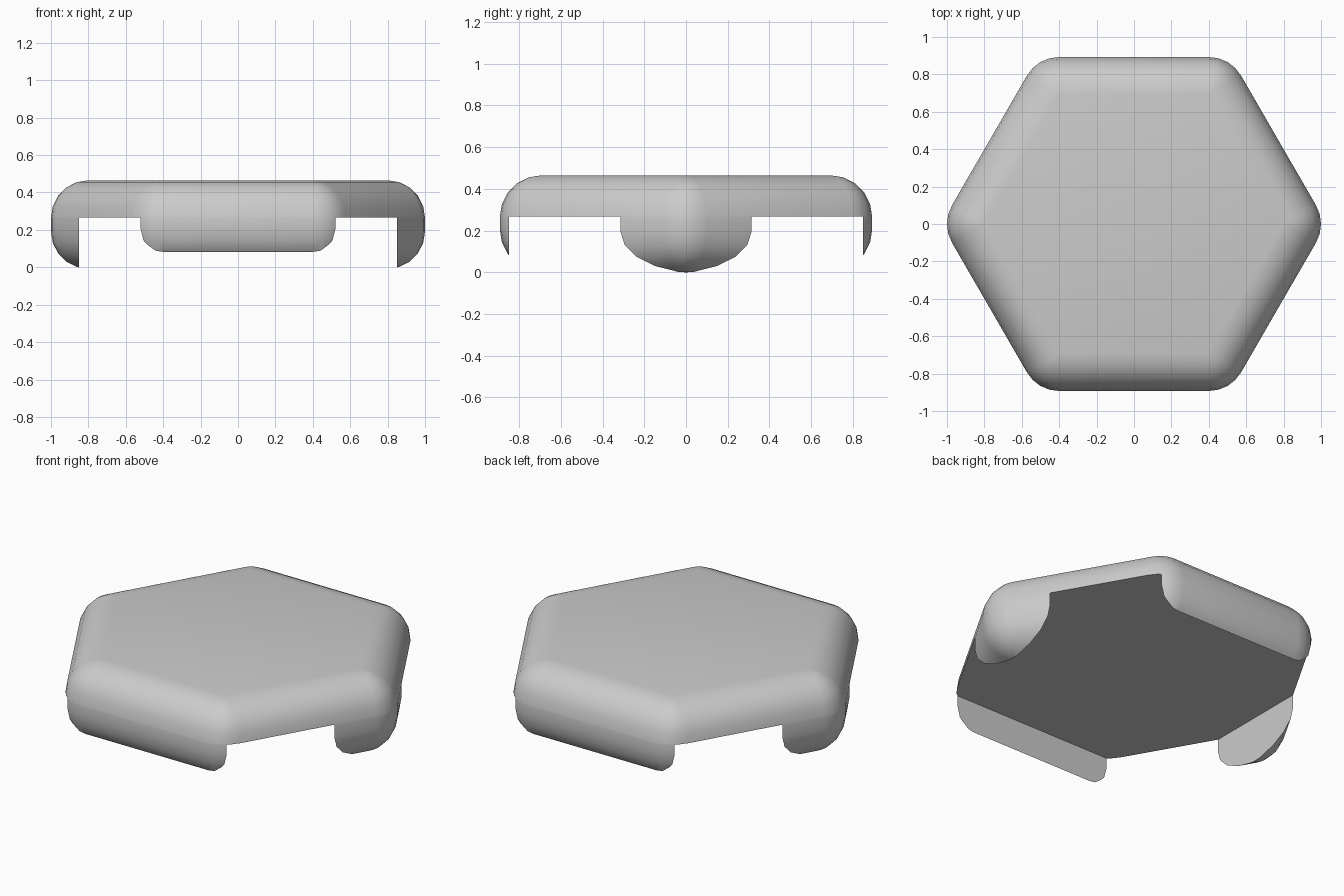
import bpy, bmesh
from math import sin, cos, pi, radians

if "Cube" in bpy.data.objects:
    bpy.data.objects.remove(bpy.data.objects["Cube"])

CORNER, R = 0.8, 0.2        # hexagon corner distance, edge rounding radius
TOP_Z, CUT_Z = 0.265, 0.267  # centre of the top rounding, underside height
CORNER_STEPS, EDGE_STEPS = 4, 5

grey = bpy.data.materials.new("light_grey")
grey.use_nodes = True
grey.diffuse_color = (0.6, 0.6, 0.6, 1)
grey.node_tree.nodes["Principled BSDF"].inputs["Base Color"].default_value = (0.6, 0.6, 0.6, 1)


def rounded_hexagon(low_z):
    """Hexagonal slab with fully rounded rim, lofted ring by ring."""
    bm = bmesh.new()
    levels = [(TOP_Z, i * pi / 2 / EDGE_STEPS) for i in range(EDGE_STEPS, -1, -1)]
    levels += [(low_z, -i * pi / 2 / EDGE_STEPS) for i in range(EDGE_STEPS + 1)]
    rings = []
    for z, tilt in levels:
        ring = []
        for k in range(6):
            mid = k * pi / 3
            for j in range(CORNER_STEPS + 1):
                a = mid + radians(-30 + 60 * j / CORNER_STEPS)
                r = R * cos(tilt)
                ring.append(bm.verts.new((CORNER * cos(mid) + r * cos(a),
                                          CORNER * sin(mid) + r * sin(a),
                                          z + R * sin(tilt))))
        rings.append(ring)
    n = len(rings[0])
    for upper, lower in zip(rings, rings[1:]):
        for i in range(n):
            j = (i + 1) % n
            bm.faces.new((upper[i], lower[i], lower[j], upper[j]))
    bm.faces.new(rings[0])
    bm.faces.new(rings[-1][::-1])
    bmesh.ops.remove_doubles(bm, verts=bm.verts, dist=1e-4)
    bmesh.ops.recalc_face_normals(bm, faces=bm.faces)
    return bm


def trim(bm, point, normal, fill):
    """Remove everything on the normal side of a plane, optionally capping it."""
    res = bmesh.ops.bisect_plane(bm, geom=bm.verts[:] + bm.edges[:] + bm.faces[:],
                                 plane_co=point, plane_no=normal, clear_outer=True)
    if fill:
        edges = [e for e in res["geom_cut"] if isinstance(e, bmesh.types.BMEdge)]
        bmesh.ops.contextual_create(bm, geom=edges)
        bmesh.ops.recalc_face_normals(bm, faces=bm.faces)


def finish(bm, name):
    mesh = bpy.data.meshes.new(name)
    bm.to_mesh(mesh)
    bm.free()
    mesh.materials.append(grey)
    ob = bpy.data.objects.new(name, mesh)
    bpy.context.collection.objects.link(ob)
    bpy.ops.object.select_all(action='DESELECT')
    ob.select_set(True)
    bpy.context.view_layer.objects.active = ob
    bpy.ops.object.shade_smooth_by_angle(angle=radians(40))


# Lid: rounded top with a flat underside
lid = rounded_hexagon(0.19)
trim(lid, (0, 0, CUT_Z), (0, 0, -1), True)
finish(lid, "lid")


def make_tab(name, direction, low_z):
    """Hanging lip left outside a vertical plane below the lid."""
    bm = rounded_hexagon(low_z)
    dx, dy = direction
    trim(bm, (dx * 0.85, dy * 0.85, 0), (-dx, -dy, 0), True)
    trim(bm, (0, 0, CUT_Z), (0, 0, 1), False)
    # keep the inner wall facing the middle
    for f in bm.faces:
        f.normal_update()
        c = f.calc_center_median()
        inner = abs(c.x * dx + c.y * dy - 0.85) < 1e-4
        facing = f.normal.x * dx + f.normal.y * dy
        if (inner and facing > 0) or (not inner and facing < 0):
            f.normal_flip()
    finish(bm, name)


# Lips: long ones front and back, corner ones left and right
make_tab("front_lip", (0, -1), 0.205)
make_tab("back_lip", (0, 1), 0.205)
make_tab("left_lip", (1, 0), 0.192)
make_tab("right_lip", (-1, 0), 0.192)
